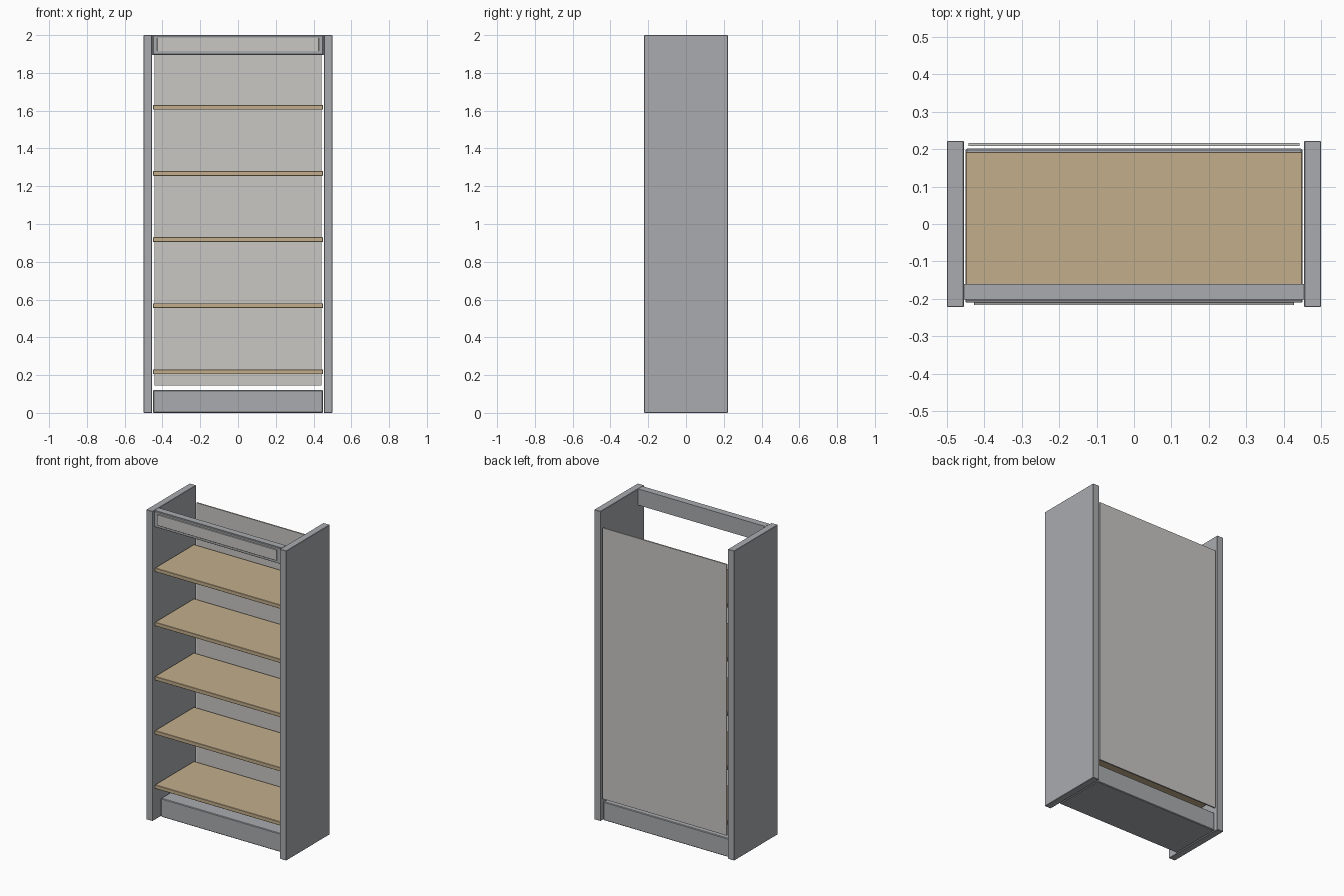
import bpy
import bmesh

default = bpy.data.objects.get("Cube")
if default:
    bpy.data.objects.remove(default, do_unlink=True)


def material(name, rgb):
    mat = bpy.data.materials.new(name)
    mat.use_nodes = True
    colour = (*rgb, 1)
    mat.diffuse_color = colour
    mat.node_tree.nodes["Principled BSDF"].inputs["Base Color"].default_value = colour
    return mat


frame_grey = material("cool grey", (0.40, 0.41, 0.43))
panel_grey = material("light warm grey", (0.58, 0.57, 0.55))
wood = material("light wood", (0.54, 0.42, 0.26))


def board(name, x, y, z, mat, bevel=0.002):
    """Box between the given (min, max) ranges with slightly eased edges."""
    bm = bmesh.new()
    bmesh.ops.create_cube(bm, size=1)
    for v in bm.verts:
        for axis, (low, high) in enumerate((x, y, z)):
            v.co[axis] = low if v.co[axis] < 0 else high
    mesh = bpy.data.meshes.new(name)
    bm.to_mesh(mesh)
    bm.free()
    mesh.materials.append(mat)
    obj = bpy.data.objects.new(name, mesh)
    bpy.context.collection.objects.link(obj)
    if bevel:
        mod = obj.modifiers.new("eased edges", "BEVEL")
        mod.width = bevel
        mod.segments = 1
    return obj


def across(half):
    return (-half, half)


# Upright sides
depth = across(0.222)
board("right_side", (-0.5, -0.455), depth, (0, 2), frame_grey)
board("left_side", (0.455, 0.5), depth, (0, 2), frame_grey)

# Recessed plinth
board("plinth", across(0.45), (-0.145, 0.202), (0, 0.12), frame_grey, 0.004)

# Back panel, open above and just below
board("back_panel", across(0.443), (0.208, 0.217), (0.145, 1.895), panel_grey, 0)

# Evenly spaced shelves
for i in range(5):
    bottom = 0.205 + i * 0.35
    board(f"shelf_{i + 1}", across(0.45), (-0.205, 0.193),
          (bottom, bottom + 0.025), wood)

# Header rail with a framed fascia
board("header_rail", across(0.455), (-0.202, -0.16), (1.895, 2), frame_grey, 0)
board("header_frame", across(0.45), (-0.21, -0.202), (1.897, 1.998), frame_grey)
board("header_plate", across(0.428), (-0.217, -0.21), (1.915, 1.985), panel_grey, 0.001)
